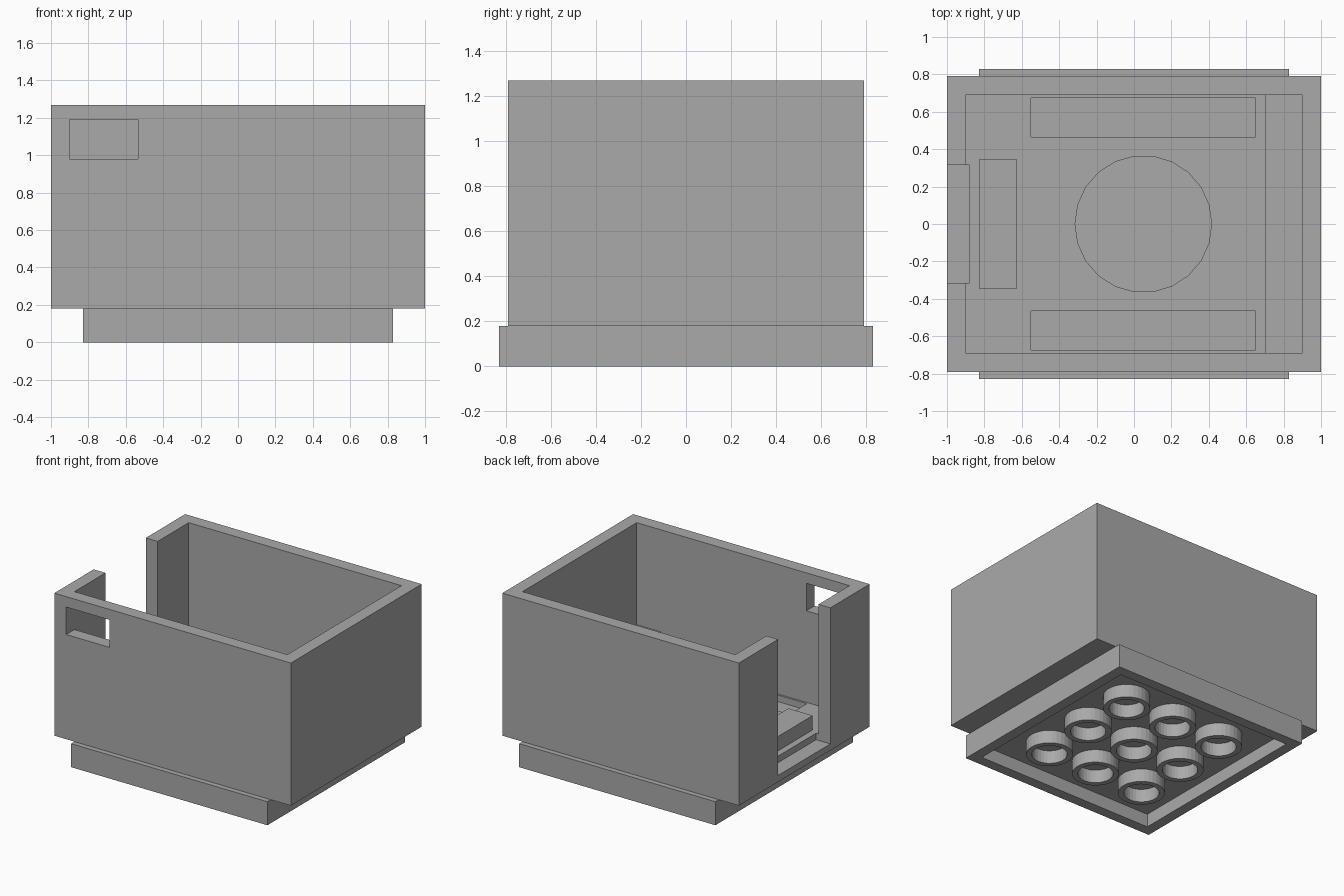
import bpy, bmesh, math

cube = bpy.data.objects.get("Cube")
if cube:
    bpy.data.objects.remove(cube, do_unlink=True)

grey = bpy.data.materials.new("plain_grey")
grey.use_nodes = True
colour = (0.4, 0.4, 0.4, 1)
grey.diffuse_color = colour
grey.node_tree.nodes["Principled BSDF"].inputs["Base Color"].default_value = colour

# Main levels and sizes
HALF_X, HALF_Y, WALL = 1.0, 0.79, 0.1
BASE_TOP, SILL, FLOOR, TOP = 0.18, 0.23, 0.28, 1.27
BASE_HALF, RIM, CAVITY = 0.83, 0.08, 0.1
INNER_X, INNER_Y = HALF_X - WALL, HALF_Y - WALL


def add_object(name, bm):
    bmesh.ops.recalc_face_normals(bm, faces=bm.faces)
    mesh = bpy.data.meshes.new(name)
    bm.to_mesh(mesh)
    bm.free()
    mesh.materials.append(grey)
    obj = bpy.data.objects.new(name, mesh)
    bpy.context.collection.objects.link(obj)
    return obj


def box(name, x, y, z):
    bm = bmesh.new()
    bmesh.ops.create_cube(bm, size=1)
    for v in bm.verts:
        v.co = [(r[0] + r[1]) / 2 + c * (r[1] - r[0]) for c, r in zip(v.co, (x, y, z))]
    return add_object(name, bm)


def disc(name, cx, cy, radius, z, sides):
    bm = bmesh.new()
    ring = [bm.verts.new((cx + radius * math.cos(a), cy + radius * math.sin(a), z[0]))
            for a in (math.tau * i / sides for i in range(sides))]
    face = bm.faces.new(ring)
    top = bmesh.ops.extrude_face_region(bm, geom=[face])["geom"]
    bmesh.ops.translate(bm, vec=(0, 0, z[1] - z[0]),
                        verts=[g for g in top if isinstance(g, bmesh.types.BMVert)])
    return add_object(name, bm)


def cut(obj, cutters):
    # Subtract each cutter, bake the result and drop the cutter
    for cutter in cutters:
        mod = obj.modifiers.new("cut", "BOOLEAN")
        mod.operation = "DIFFERENCE"
        mod.solver = "EXACT"
        mod.object = cutter
        cutter.hide_render = True
        bpy.context.view_layer.update()
        graph = bpy.context.evaluated_depsgraph_get()
        mesh = bpy.data.meshes.new_from_object(obj.evaluated_get(graph))
        obj.modifiers.clear()
        obj.data = mesh
        bpy.data.objects.remove(cutter, do_unlink=True)


# Open box with a tall slot, a window and shallow floor recesses
case = box("case", (-HALF_X, HALF_X), (-HALF_Y, HALF_Y), (BASE_TOP, TOP))
cut(case, [
    box("inside", (-INNER_X, INNER_X), (-INNER_Y, INNER_Y), (FLOOR, TOP + 0.1)),
    box("side_slot", (-1.1, -0.88), (-0.315, 0.315), (SILL, TOP + 0.1)),
    box("front_window", (-INNER_X, -0.535), (-0.9, -0.6), (0.98, 1.19)),
    box("front_recess", (-0.55, 0.65), (-0.675, -0.465), (SILL, FLOOR + 0.05)),
    box("back_recess", (-0.55, 0.65), (0.465, 0.675), (SILL, FLOOR + 0.05)),
    disc("round_recess", 0.05, 0, 0.365, (SILL, FLOOR + 0.05), 22),
])

# Raised supports inside the box
box("end_step", (0.7, INNER_X), (-INNER_Y, INNER_Y), (FLOOR, 0.49))
box("slot_support", (-0.83, -0.625), (-0.345, 0.345), (FLOOR, 0.39))

# Hollow square base
base = box("base", (-BASE_HALF, BASE_HALF), (-BASE_HALF, BASE_HALF), (0, BASE_TOP))
inner = BASE_HALF - RIM
cut(base, [box("base_cavity", (-inner, inner), (-inner, inner), (-0.1, CAVITY))])

# Three by three grid of tubes under the base
for row in (-1, 0, 1):
    for col in (-1, 0, 1):
        cx, cy = col * 0.417, row * 0.417
        tube = disc("base_tube", cx, cy, 0.163, (0, CAVITY), 32)
        cut(tube, [disc("tube_bore", cx, cy, 0.123, (-0.1, CAVITY + 0.1), 32)])
